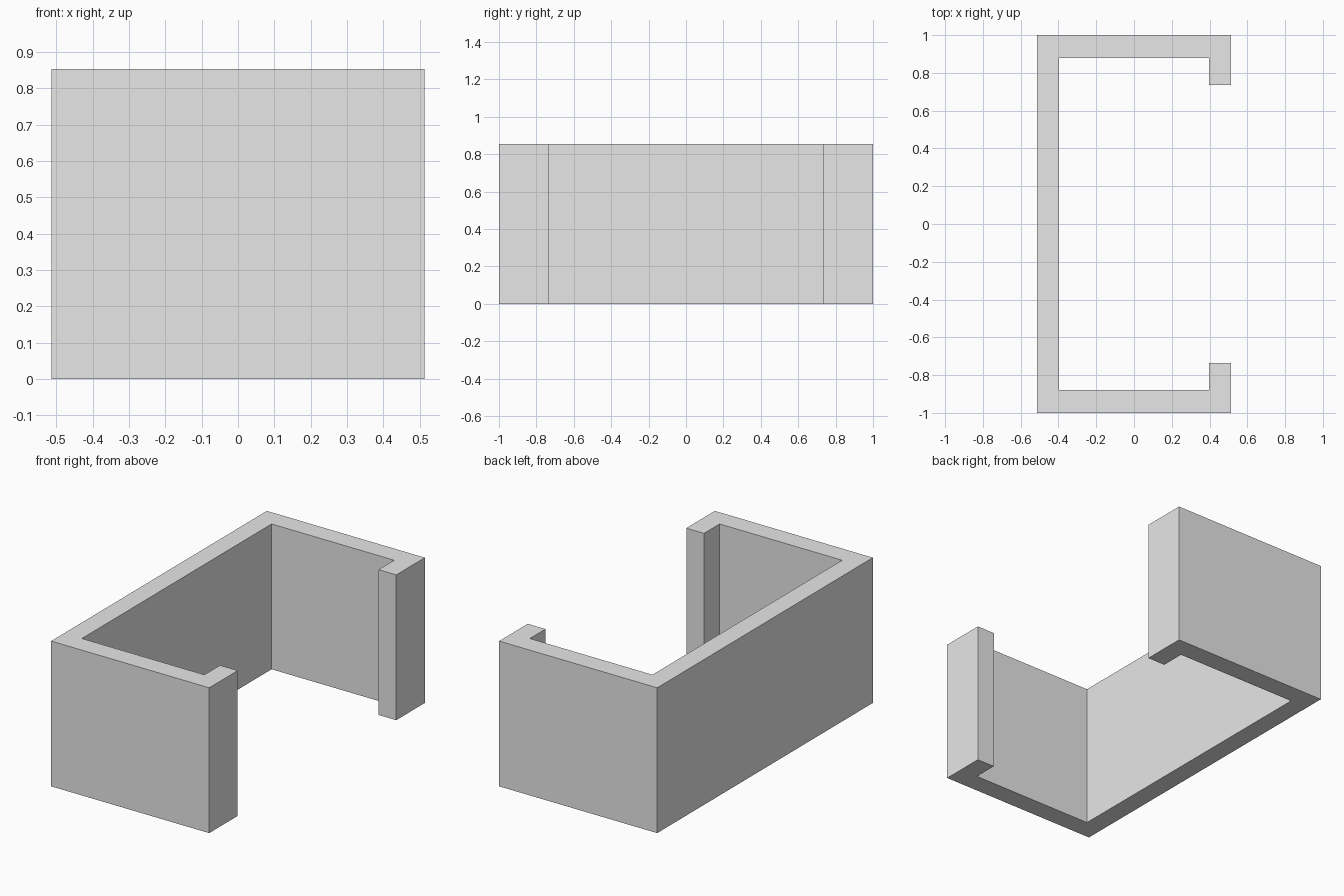
import bpy
import bmesh

# Remove the default cube
cube = bpy.data.objects.get("Cube")
if cube:
    bpy.data.objects.remove(cube, do_unlink=True)

HALF_X, HALF_Y, HEIGHT = 0.513, 1.0, 0.853
WALL = 0.115
LIP_END = 0.735

# Plain grey material
grey = bpy.data.materials.new("plain_grey")
grey.use_nodes = True
colour = (0.8, 0.8, 0.8, 1.0)
grey.diffuse_color = colour
grey.node_tree.nodes["Principled BSDF"].inputs["Base Color"].default_value = colour

# Half of the C-shaped section, mirrored across y to close the outline
inner_x, inner_y = HALF_X - WALL, HALF_Y - 0.12
half = [
    (-HALF_X, -HALF_Y),
    (HALF_X, -HALF_Y),
    (HALF_X, -LIP_END),
    (inner_x, -LIP_END),
    (inner_x, -inner_y),
    (-inner_x, -inner_y),
]
outline = half + [(x, -y) for x, y in reversed(half)]

# Extrude the section up into the channel
bm = bmesh.new()
base = bm.faces.new([bm.verts.new((x, y, 0)) for x, y in outline])
top = bmesh.ops.extrude_face_region(bm, geom=[base], use_keep_orig=True)["geom"]
bmesh.ops.translate(bm, vec=(0, 0, HEIGHT),
                    verts=[g for g in top if isinstance(g, bmesh.types.BMVert)])
bmesh.ops.recalc_face_normals(bm, faces=bm.faces)

mesh = bpy.data.meshes.new("lipped_channel")
bm.to_mesh(mesh)
bm.free()
mesh.materials.append(grey)
channel = bpy.data.objects.new("lipped_channel", mesh)
bpy.context.collection.objects.link(channel)
